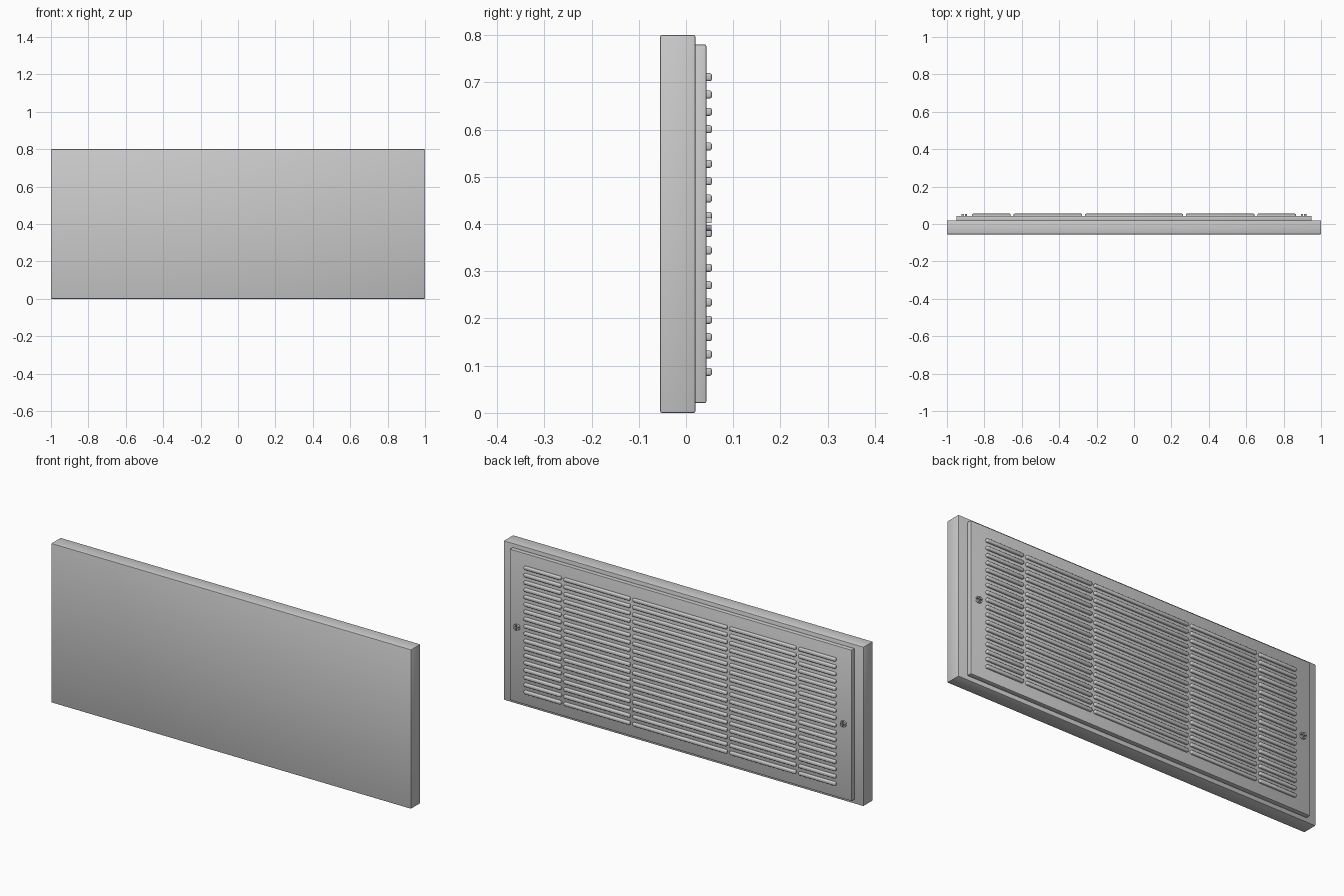
import bpy, bmesh, math
from mathutils import Matrix, Vector

if "Cube" in bpy.data.objects:
    bpy.data.objects.remove(bpy.data.objects["Cube"])

def add_box(bm, lo, hi, bevel, segs):
    lo, hi = Vector(lo), Vector(hi)
    m = Matrix.Translation((lo + hi) / 2) @ Matrix.Diagonal((*(hi - lo), 1))
    verts = bmesh.ops.create_cube(bm, size=1, matrix=m)["verts"]
    edges = list({e for v in verts for e in v.link_edges})
    bmesh.ops.bevel(bm, geom=edges, offset=bevel, segments=segs,
                    profile=0.5, affect='EDGES')

def finish(name, bm):
    bmesh.ops.recalc_face_normals(bm, faces=bm.faces)
    me = bpy.data.meshes.new(name)
    bm.to_mesh(me)
    bm.free()
    ob = bpy.data.objects.new(name, me)
    bpy.context.collection.objects.link(ob)
    bpy.ops.object.select_all(action='DESELECT')
    ob.select_set(True)
    bpy.context.view_layer.objects.active = ob
    bpy.ops.object.shade_smooth_by_angle(angle=math.radians(35))
    return ob

# Main slab
bm = bmesh.new()
add_box(bm, (-1, -0.055, 0), (1, 0.02, 0.8), 0.004, 2)
finish("main_panel", bm)

# Raised back plate
bm = bmesh.new()
add_box(bm, (-0.95, 0.018, 0.021), (0.95, 0.043, 0.78), 0.003, 2)
finish("back_plate", bm)

# Louvre slats: five columns of eighteen rows
columns = [(-0.866, -0.66), (-0.644, -0.277), (-0.262, 0.262),
           (0.277, 0.644), (0.66, 0.866)]
for i, (x0, x1) in enumerate(columns):
    bm = bmesh.new()
    for r in range(18):
        z = 0.087 + r * 0.0367
        add_box(bm, (x0, 0.037, z - 0.0085), (x1, 0.055, z + 0.0085), 0.005, 3)
    finish(f"slat_column_{i + 1}", bm)

# Screw heads: four quarter wedges around a cross slot
for side, name in ((-1, "left"), (1, "right")):
    bm = bmesh.new()
    for q in range(4):
        a0 = q * math.pi / 2
        mid = a0 + math.pi / 4
        c = Vector((side * 0.907 + 0.0035 * math.cos(mid), 0.4 + 0.0035 * math.sin(mid)))
        pts = [c] + [c + 0.0125 * Vector((math.cos(a0 + k * math.pi / 12),
                                         math.sin(a0 + k * math.pi / 12)))
                     for k in range(7)]
        face = bm.faces.new([bm.verts.new((p.x, 0.04, p.y)) for p in pts])
        ext = bmesh.ops.extrude_face_region(bm, geom=[face], use_keep_orig=True)
        bmesh.ops.translate(bm, vec=(0, 0.014, 0),
                            verts=[g for g in ext["geom"] if isinstance(g, bmesh.types.BMVert)])
    finish(f"screw_head_{name}", bm)
